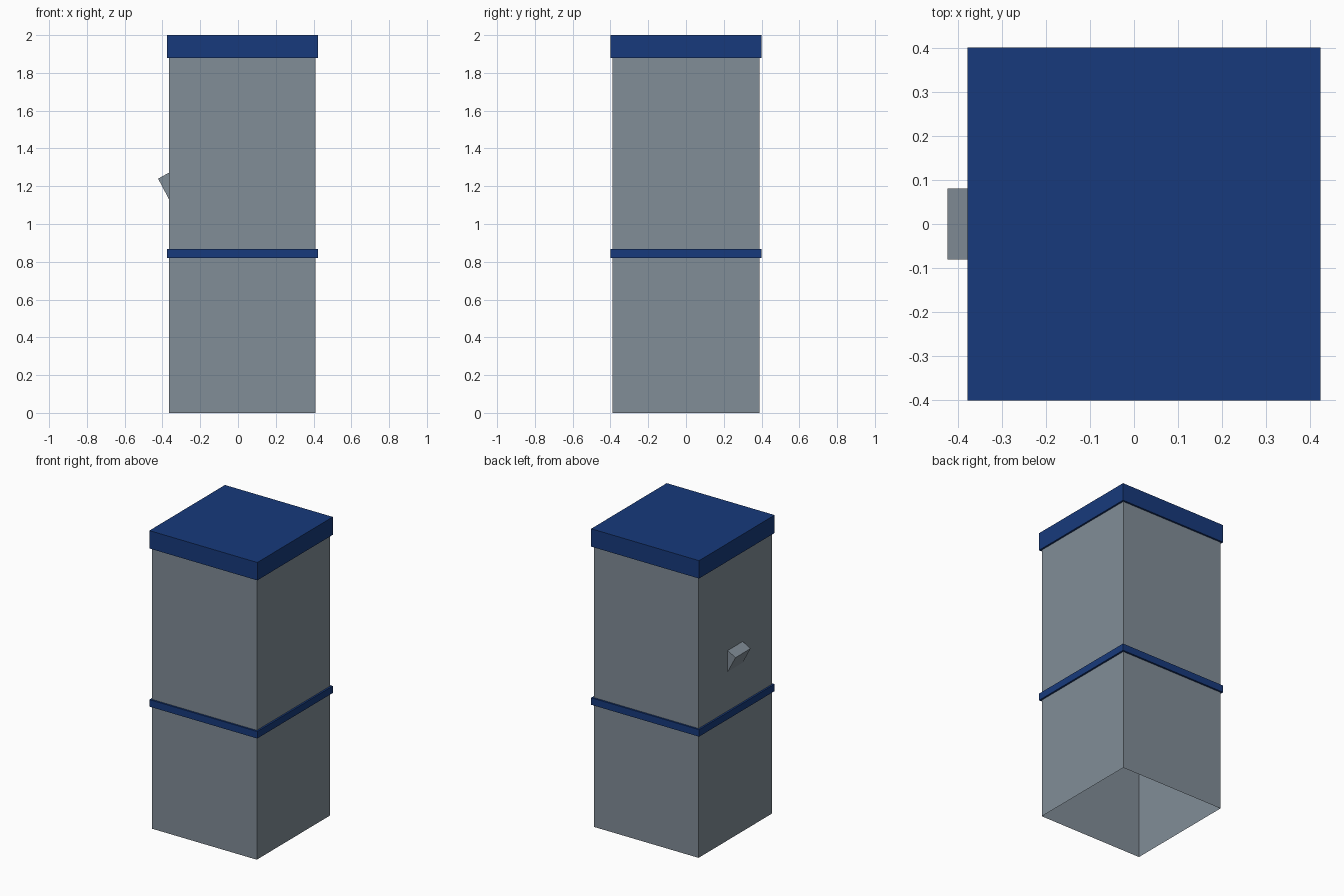
import bpy, bmesh

if "Cube" in bpy.data.objects:
    bpy.data.objects.remove(bpy.data.objects["Cube"])

CX = 0.023            # centre of the square column
BODY, TRIM = 0.388, 0.40   # half widths of the grey walls and the blue trim


def material(name, rgb):
    mat = bpy.data.materials.new(name)
    mat.diffuse_color = (*rgb, 1)
    mat.use_nodes = True
    mat.node_tree.nodes["Principled BSDF"].inputs["Base Color"].default_value = mat.diffuse_color
    return mat


def finish(name, bm, mat):
    bmesh.ops.recalc_face_normals(bm, faces=bm.faces)
    mesh = bpy.data.meshes.new(name)
    bm.to_mesh(mesh)
    bm.free()
    mesh.materials.append(mat)
    obj = bpy.data.objects.new(name, mesh)
    bpy.context.collection.objects.link(obj)
    return obj


def square_sweep(name, profile, mat, cap_top=False):
    """Sweep (half width, z) points around a square column."""
    bm = bmesh.new()
    rings = [[bm.verts.new((CX + sx * r, sy * r, z))
              for sx, sy in ((-1, -1), (1, -1), (1, 1), (-1, 1))]
             for r, z in profile]
    for a, b in zip(rings, rings[1:]):
        for i in range(4):
            j = (i + 1) % 4
            bm.faces.new((a[i], a[j], b[j], b[i]))
    if cap_top:
        bm.faces.new(rings[-1])
    return finish(name, bm, mat)


blue = material("blue_trim", (0.0086, 0.042, 0.2))
grey = material("slate_grey", (0.22, 0.266, 0.309))

# Grey walls, open at the bottom
square_sweep("body_walls", [(BODY, 0), (BODY, 1.88)], grey)

# Blue band around the middle
square_sweep("middle_band", [(BODY, 0.82), (TRIM, 0.82), (TRIM, 0.867), (BODY, 0.867)], blue)

# Blue lid with a small overhang
square_sweep("lid", [(BODY, 1.88), (TRIM, 1.88), (TRIM, 2.0)], blue, cap_top=True)

# Tilted wedge handle on the left wall
bm = bmesh.new()
wall = CX - BODY
face = bm.faces.new([bm.verts.new((x, -0.08, z))
                     for x, z in ((wall, 1.272), (-0.423, 1.24), (wall, 1.13))])
side = bmesh.ops.extrude_face_region(bm, geom=[face], use_keep_orig=True)
bmesh.ops.translate(bm, vec=(0, 0.16, 0),
                    verts=[v for v in side["geom"] if isinstance(v, bmesh.types.BMVert)])
finish("handle", bm, grey)
